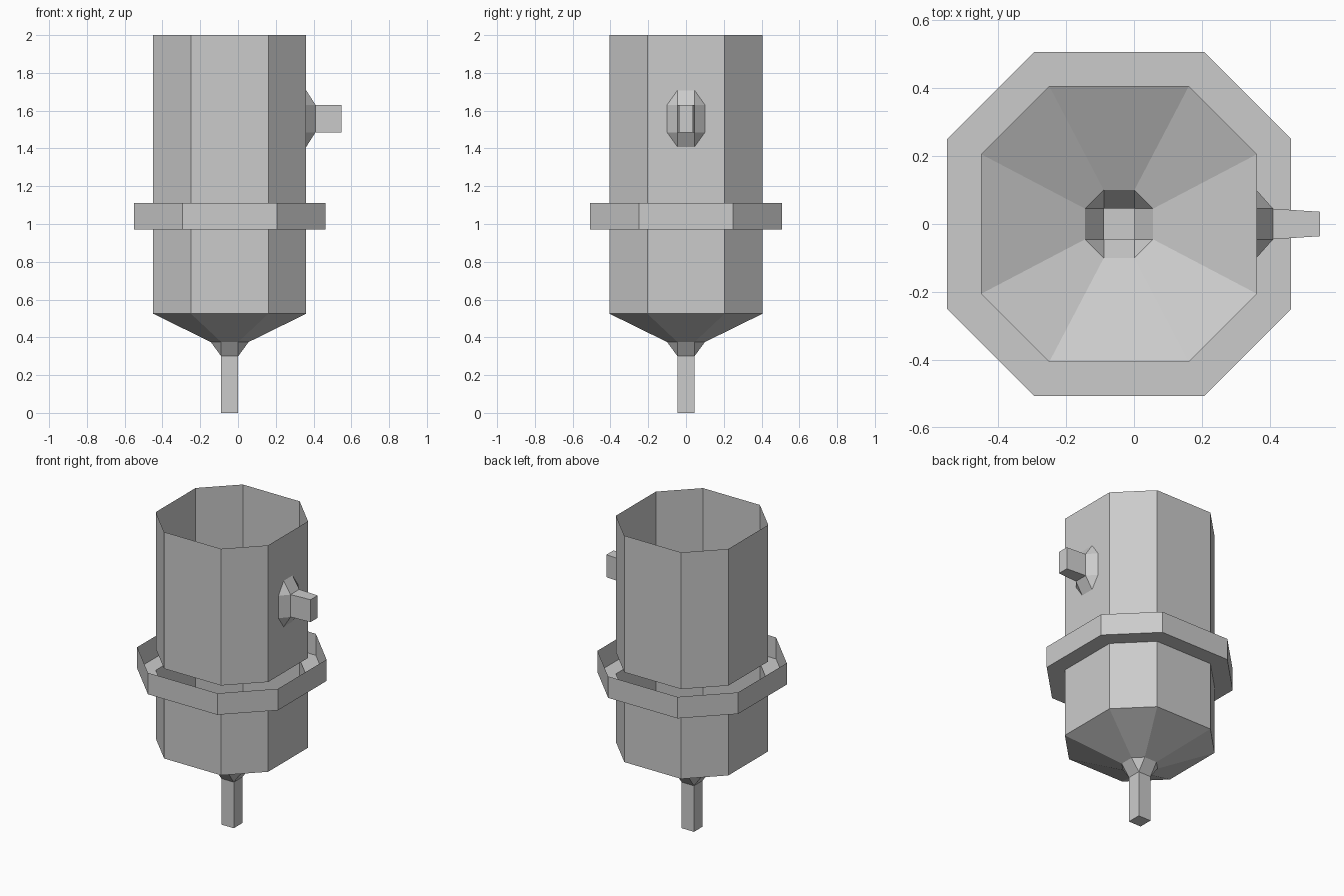
import bpy, bmesh
from mathutils import Vector

cube = bpy.data.objects.get("Cube")
if cube:
    bpy.data.objects.remove(cube, do_unlink=True)

grey = bpy.data.materials.new("plain grey")
grey.use_nodes = True
colour = (0.6, 0.6, 0.6, 1)
grey.diffuse_color = colour
grey.node_tree.nodes["Principled BSDF"].inputs["Base Color"].default_value = colour

CX = -0.044          # axis of the tank
WALL, FLAT = 0.405, 0.205


def octagon(u, v, fu, fv):
    """Chamfered rectangle: half extents u, v and half flats fu, fv."""
    return [(u, -fv), (u, fv), (fu, v), (-fu, v),
            (-u, fv), (-u, -fv), (-fu, -v), (fu, -v)]


def level(half, flat, z):
    return [Vector((CX + x, y, z)) for x, y in octagon(half, half, flat, flat)]


def port(x, y, z, fy, fz):
    return [Vector((x, a, 1.558 + b)) for a, b in octagon(y, z, fy, fz)]


def loft(name, rings, cap=False, skip=None, hole=None):
    """Skin consecutive rings; optionally cap the end or cut a hole in one side."""
    bm = bmesh.new()
    loops = [[bm.verts.new(p) for p in ring] for ring in rings]
    for a, b in zip(loops, loops[1:]):
        for i in range(8):
            j = (i + 1) % 8
            if i != skip:
                bm.faces.new((a[i], a[j], b[j], b[i]))
    if cap:
        bm.faces.new(loops[-1])
    if hole:
        # Fill the open side around the hole outline
        a, b = loops
        j = (skip + 1) % 8
        edges = []
        for outline in ([a[skip], a[j], b[j], b[skip]],
                        [bm.verts.new(p) for p in hole]):
            for p, q in zip(outline, outline[1:] + outline[:1]):
                edges.append(bm.edges.get((p, q)) or bm.edges.new((p, q)))
        bmesh.ops.triangle_fill(bm, edges=edges, use_beauty=True, normal=(1, 0, 0))
    bmesh.ops.remove_doubles(bm, verts=bm.verts, dist=0.0005)
    bmesh.ops.recalc_face_normals(bm, faces=bm.faces)
    mesh = bpy.data.meshes.new(name)
    bm.to_mesh(mesh)
    bm.free()
    mesh.materials.append(grey)
    obj = bpy.data.objects.new(name, mesh)
    bpy.context.collection.objects.link(obj)
    return obj


# Upper tank shell, open at both ends, with an opening for the side outlet
outlet_base = port(CX + WALL, 0.1, 0.15, 0.045, 0.073)
loft("upper_tank", [level(WALL, FLAT, 1.11), level(WALL, FLAT, 2)],
     skip=0, hole=outlet_base)

# Collar: an open trough around the tank
loft("collar", [level(0.507, 0.25, 1.11), level(0.507, 0.25, 0.97),
                level(WALL, FLAT, 0.97)])

# Lower tank and the funnel under it
loft("lower_tank", [level(WALL, FLAT, 0.97), level(WALL, FLAT, 0.525)])
loft("funnel", [level(WALL, FLAT, 0.525), level(0.1, 0.045, 0.375),
                level(0.045, 0.045, 0.3)])

# Square drain spout, closed at the foot
loft("drain_spout", [level(0.045, 0.045, 0.3), level(0.045, 0.045, 0)], cap=True)

# Side outlet with flared base
loft("side_outlet", [outlet_base, port(0.41, 0.045, 0.073, 0.045, 0.073),
                     port(0.548, 0.036, 0.073, 0.036, 0.073)], cap=True)
